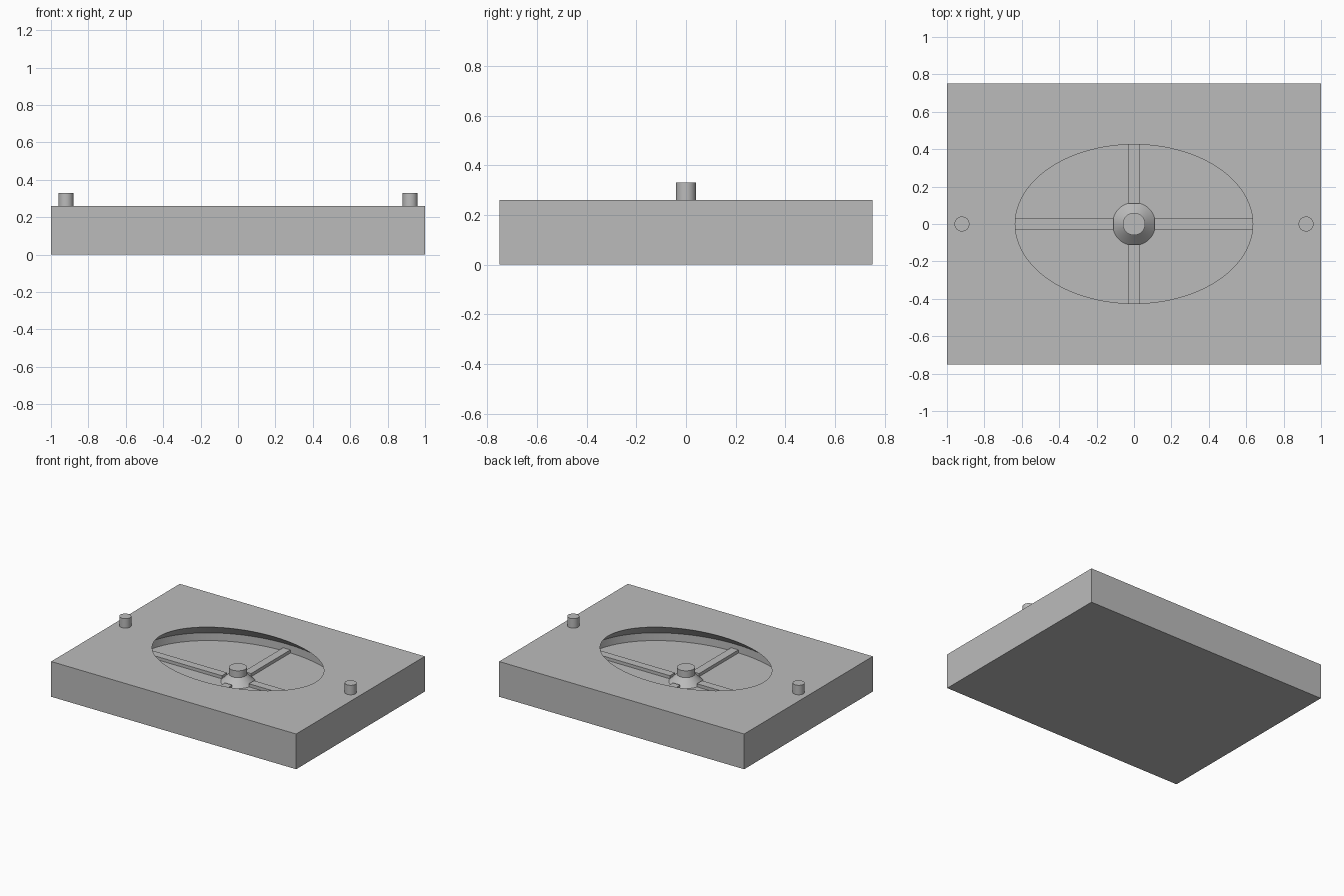
import bpy, bmesh, math

old = bpy.data.objects.get("Cube")
if old:
    bpy.data.objects.remove(old, do_unlink=True)

grey = bpy.data.materials.new("plain_grey")
grey.use_nodes = True
COLOUR = (0.5, 0.5, 0.5, 1.0)
grey.diffuse_color = COLOUR
grey.node_tree.nodes["Principled BSDF"].inputs["Base Color"].default_value = COLOUR

TOP = 0.26      # block top
FLOOR = 0.095   # cavity floor
BAR_TOP = 0.118


def make_object(name, bm, smooth=False):
    bmesh.ops.recalc_face_normals(bm, faces=bm.faces)
    mesh = bpy.data.meshes.new(name)
    bm.to_mesh(mesh)
    bm.free()
    mesh.materials.append(grey)
    obj = bpy.data.objects.new(name, mesh)
    bpy.context.collection.objects.link(obj)
    bpy.ops.object.select_all(action='DESELECT')
    obj.select_set(True)
    bpy.context.view_layer.objects.active = obj
    if smooth:
        bpy.ops.object.shade_smooth_by_angle(angle=math.radians(25))
    return obj


def box(name, x0, x1, y0, y1, z0, z1):
    bm = bmesh.new()
    bmesh.ops.create_cube(bm, size=1)
    for v in bm.verts:
        v.co.x = x1 if v.co.x > 0 else x0
        v.co.y = y1 if v.co.y > 0 else y0
        v.co.z = z1 if v.co.z > 0 else z0
    return make_object(name, bm)


def stack(name, rings, cx=0, sides=64):
    """Closed solid through elliptical rings of (x radius, y radius, z)."""
    bm = bmesh.new()
    loops = []
    for rx, ry, z in rings:
        turns = [math.tau * i / sides for i in range(sides)]
        loops.append([bm.verts.new((cx + rx * math.cos(t), ry * math.sin(t), z)) for t in turns])
    for low, high in zip(loops, loops[1:]):
        for i in range(sides):
            j = (i + 1) % sides
            bm.faces.new((low[i], low[j], high[j], high[i]))
    bm.faces.new(loops[0])
    bm.faces.new(loops[-1])
    return make_object(name, bm, smooth=True)


# Block with an undercut oval cavity
cutter = stack("cavity_cutter", [(0.775, 0.57, FLOOR), (0.775, 0.57, 0.152),
                                 (0.635, 0.425, TOP), (0.635, 0.425, TOP + 0.1)], sides=96)
cutter.hide_render = True
block = box("block", -1, 1, -0.75, 0.75, 0, TOP)
cut = block.modifiers.new("cavity", 'BOOLEAN')
cut.operation = 'DIFFERENCE'
cut.solver = 'EXACT'
cut.object = cutter
bpy.ops.object.modifier_apply(modifier=cut.name)
bpy.data.objects.remove(cutter, do_unlink=True)
bpy.ops.object.shade_smooth_by_angle(angle=math.radians(25))

# Four raised bars from the hub to the cavity wall
for side, s in (("left", 1), ("right", -1)):
    a, b = sorted((s * 0.11, s * 0.772))
    box(side + "_bar", a, b, -0.03, 0.03, FLOOR - 0.01, BAR_TOP)
for side, s in (("back", 1), ("front", -1)):
    a, b = sorted((s * 0.11, s * 0.568))
    box(side + "_bar", -0.03, 0.03, a, b, FLOOR - 0.01, BAR_TOP)

# Conical hub with a central post
stack("hub", [(0.12, 0.12, FLOOR - 0.005), (0.06, 0.06, 0.15)])
stack("hub_post", [(0.06, 0.06, 0.14), (0.06, 0.06, 0.2)])

# Locating pegs on the block top
for side, s in (("left", 1), ("right", -1)):
    stack(side + "_peg", [(0.04, 0.04, TOP - 0.01), (0.04, 0.04, 0.33)], cx=s * 0.92, sides=48)
